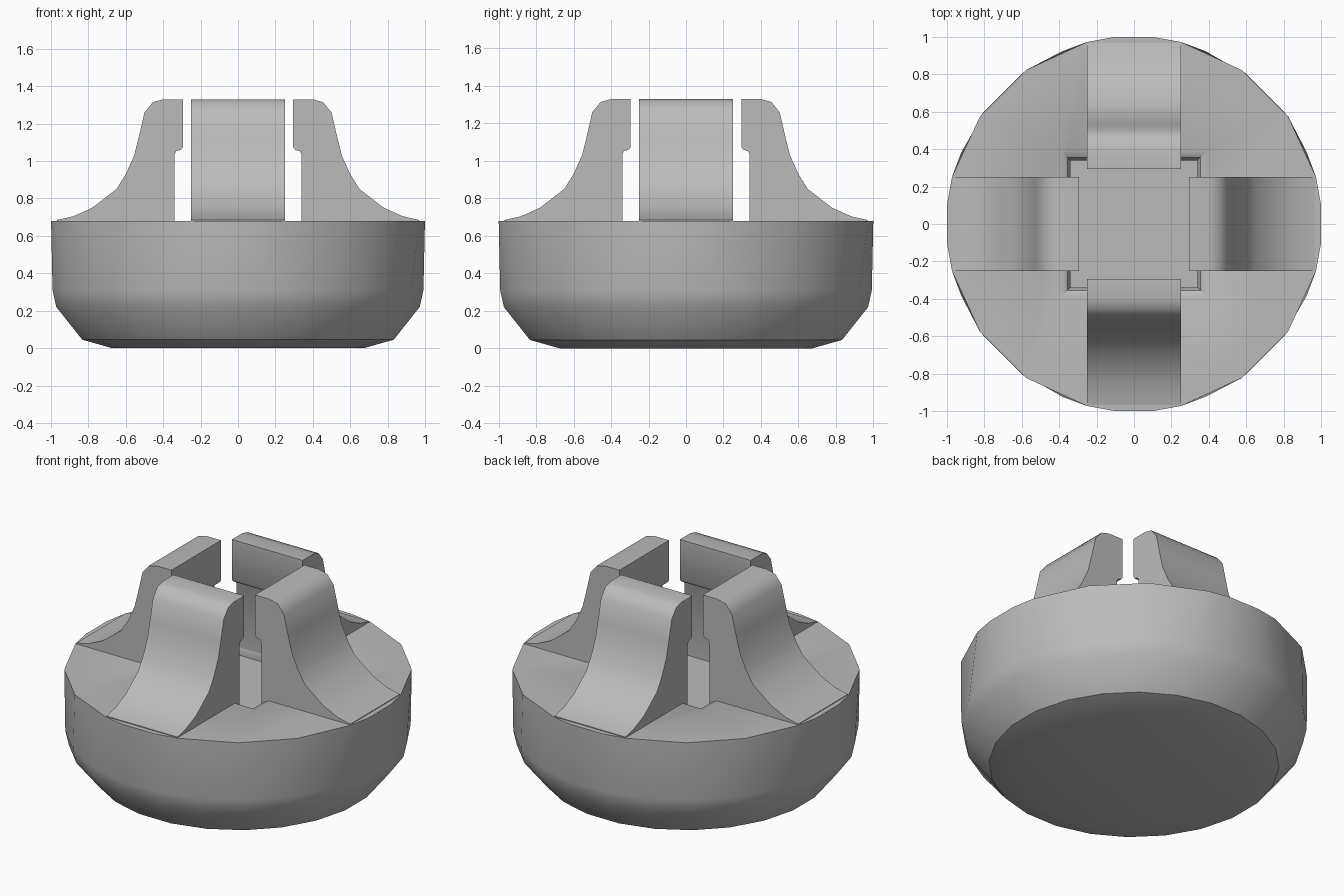
import bpy, bmesh, math
from mathutils import Matrix

cube = bpy.data.objects.get("Cube")
if cube:
    bpy.data.objects.remove(cube, do_unlink=True)

grey = bpy.data.materials.new("plain grey")
grey.use_nodes = True
grey.diffuse_color = (0.5, 0.5, 0.5, 1)
grey.node_tree.nodes["Principled BSDF"].inputs["Base Color"].default_value = (0.5, 0.5, 0.5, 1)


def add_object(name, bm):
    bmesh.ops.recalc_face_normals(bm, faces=bm.faces)
    mesh = bpy.data.meshes.new(name)
    bm.to_mesh(mesh)
    bm.free()
    mesh.materials.append(grey)
    obj = bpy.data.objects.new(name, mesh)
    bpy.context.collection.objects.link(obj)
    return obj


def loft(name, rings):
    """Skin a stack of equal-length point rings and cap both ends."""
    bm = bmesh.new()
    loops = [[bm.verts.new(p) for p in ring] for ring in rings]
    n = len(loops[0])
    for low, high in zip(loops, loops[1:]):
        for i in range(n):
            j = (i + 1) % n
            bm.faces.new((low[i], low[j], high[j], high[i]))
    bm.faces.new(loops[0])
    bm.faces.new(loops[-1])
    return add_object(name, bm)


def ring(radius, z, steps):
    angles = [math.radians(q * 90 + a) for q in range(4) for a in steps]
    return [(radius * math.cos(a), radius * math.sin(a), z) for a in angles]


def square(half, z):
    return [(sx * half, sy * half, z) for sx, sy in ((1, 1), (-1, 1), (-1, -1), (1, -1))]


def smooth(obj, degrees):
    bpy.ops.object.select_all(action='DESELECT')
    obj.select_set(True)
    bpy.context.view_layer.objects.active = obj
    bpy.ops.object.shade_smooth_by_angle(angle=math.radians(degrees))


# Round base: even facets below, slightly uneven facets at the rim
even = [7.5 + 15 * k for k in range(6)]
rim = [6, 14.5, 35, 55, 75.5, 84]
base = loft("round_base", [ring(0.68, 0, even), ring(0.84, 0.045, even),
                           ring(0.98, 0.22, even), ring(1.0, 0.31, even),
                           ring(1.005, 0.68, rim)])

# Square pocket with a softened lip, cut into the top
cutter = loft("pocket_cutter", [square(0.34, 0.58), square(0.34, 0.63),
                                square(0.355, 0.66), square(0.39, 0.68),
                                square(0.39, 0.8)])
cutter.hide_render = True
cutter.hide_set(True)
cut = base.modifiers.new("pocket", 'BOOLEAN')
cut.operation = 'DIFFERENCE'
cut.solver = 'EXACT'
cut.object = cutter
bpy.context.view_layer.objects.active = base
base.select_set(True)
bpy.ops.object.modifier_apply(modifier="pocket")
bpy.data.objects.remove(cutter, do_unlink=True)
smooth(base, 30)

# Four hooked claws, one profile turned about the centre
claw_profile = [(0.34, 0.56), (0.42, 0.56), (0.46, 0.66), (0.965, 0.66),
                (0.968, 0.685), (0.88, 0.705), (0.78, 0.75), (0.65, 0.85),
                (0.60, 0.93), (0.555, 1.03), (0.53, 1.13), (0.5, 1.26),
                (0.455, 1.315), (0.4, 1.33), (0.295, 1.33), (0.295, 1.075),
                (0.305, 1.06), (0.33, 1.053), (0.34, 1.035)]
for turn, side in enumerate(("left", "back", "right", "front")):
    claw = loft(side + "_claw", [[(r, y, z) for r, z in claw_profile] for y in (-0.25, 0.25)])
    claw.data.transform(Matrix.Rotation(turn * math.pi / 2, 4, 'Z'))
    smooth(claw, 40)
